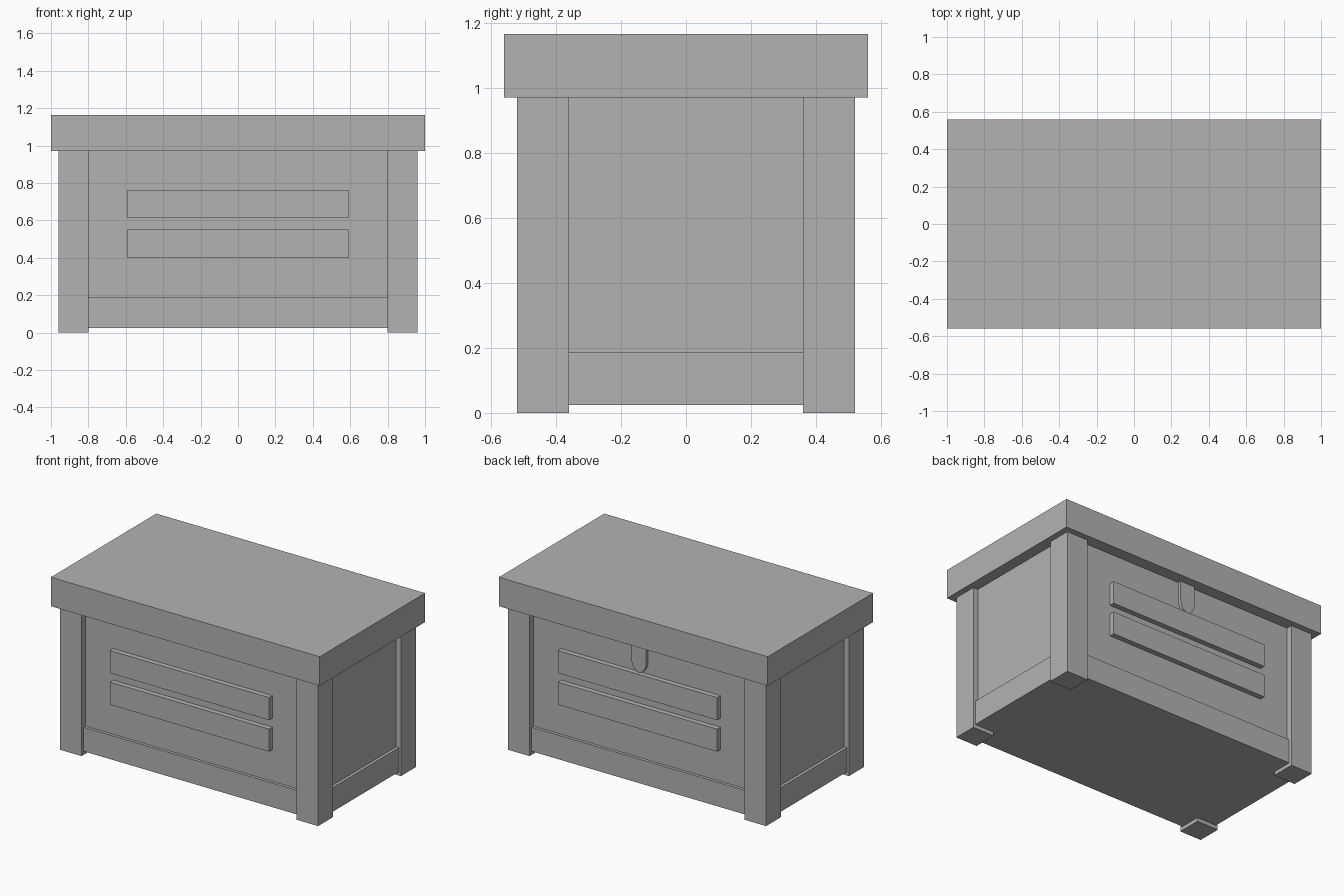
import bpy, bmesh, math

if "Cube" in bpy.data.objects:
    bpy.data.objects.remove(bpy.data.objects["Cube"])

grey = bpy.data.materials.new("plain grey")
grey.use_nodes = True
colour = (0.45, 0.45, 0.45, 1)
grey.diffuse_color = colour
grey.node_tree.nodes["Principled BSDF"].inputs["Base Color"].default_value = colour


def add_object(name, bm):
    bmesh.ops.recalc_face_normals(bm, faces=bm.faces)
    mesh = bpy.data.meshes.new(name)
    bm.to_mesh(mesh)
    bm.free()
    mesh.materials.append(grey)
    ob = bpy.data.objects.new(name, mesh)
    bpy.context.collection.objects.link(ob)
    return ob


def box(name, x0, x1, y0, y1, z0, z1):
    bm = bmesh.new()
    bmesh.ops.create_cube(bm, size=1)
    for v in bm.verts:
        v.co = (x1 if v.co.x > 0 else x0,
                y1 if v.co.y > 0 else y0,
                z1 if v.co.z > 0 else z0)
    return add_object(name, bm)


LEG_TOP = 0.97

# Lid, panelled body and plinth
box("lid", -1, 1, -0.56, 0.56, LEG_TOP, 1.165)
box("body_panels", -0.925, 0.925, -0.48, 0.48, 0.1, LEG_TOP)
box("plinth", -0.945, 0.945, -0.5, 0.5, 0.025, 0.187)

# Corner legs
for side, sx in (("left", 1), ("right", -1)):
    for end, sy in (("front", -1), ("back", 1)):
        xs = sorted((sx * 0.8, sx * 0.96))
        ys = sorted((sy * 0.36, sy * 0.52))
        box(f"{end}_{side}_leg", *xs, *ys, 0, LEG_TOP)

# Raised slats on the front and back
for end, sy in (("front", -1), ("back", 1)):
    ys = sorted((sy * 0.47, sy * 0.515))
    for level, z in (("lower", 0.4), ("upper", 0.612)):
        box(f"{end}_{level}_slat", -0.592, 0.592, *ys, z, z + 0.152)

# Round-ended latch hanging from the lid at the back
bm = bmesh.new()
outline = [(0.055, LEG_TOP)]
for i in range(13):
    a = math.pi * i / 12
    outline.append((0.055 * math.cos(a), 0.85 - 0.08 * math.sin(a)))
outline.append((-0.055, LEG_TOP))
face = bm.faces.new([bm.verts.new((x, 0.47, z)) for x, z in outline])
grown = bmesh.ops.extrude_face_region(bm, geom=[face])["geom"]
bmesh.ops.translate(bm, vec=(0, 0.032, 0),
                    verts=[g for g in grown if isinstance(g, bmesh.types.BMVert)])
add_object("latch", bm)
